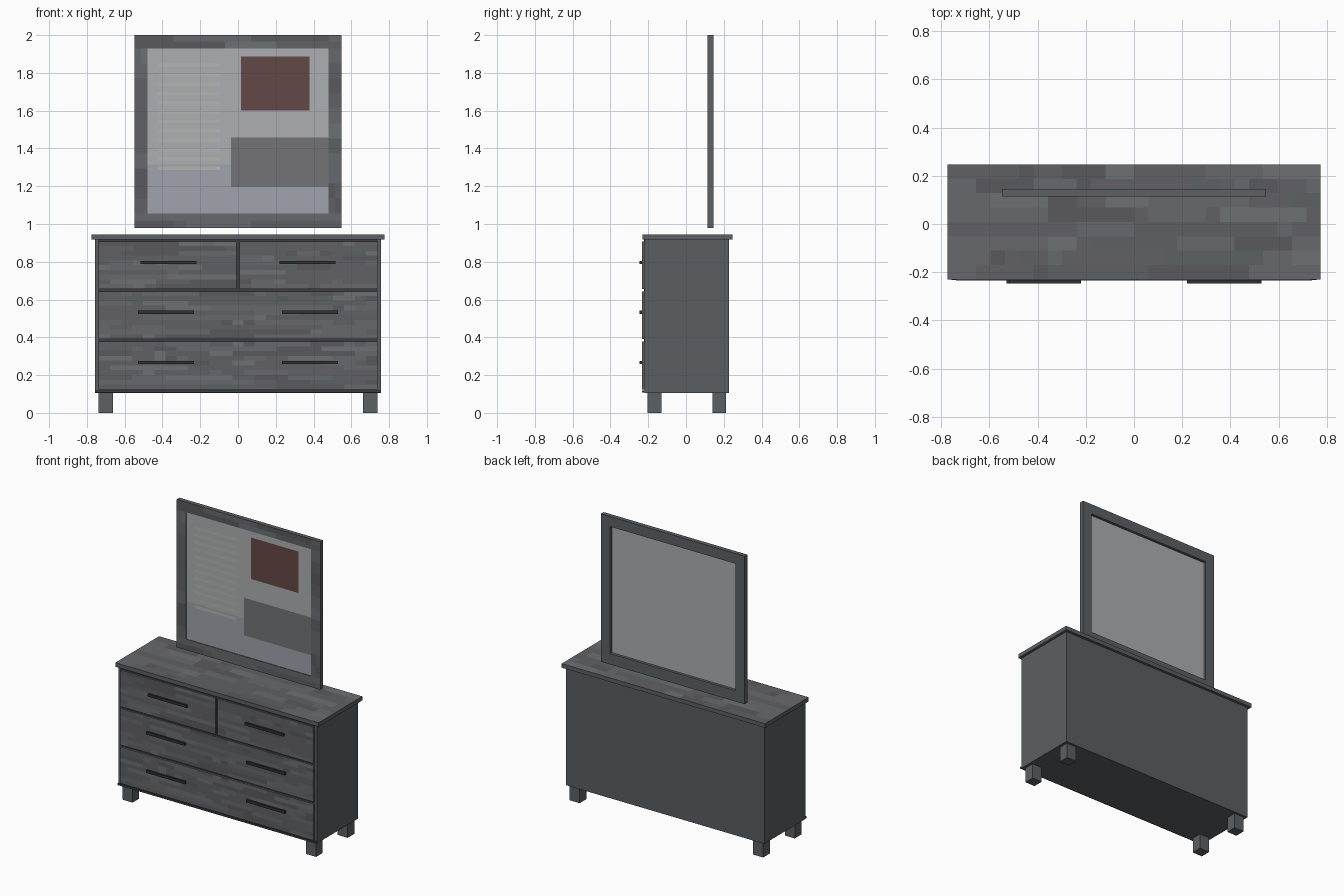
import bpy, bmesh, random
from mathutils import Vector

if "Cube" in bpy.data.objects:
    bpy.data.objects.remove(bpy.data.objects["Cube"])

random.seed(4)


def mat(name, r, g, b):
    m = bpy.data.materials.new(name)
    m.diffuse_color = [((c / 255 + 0.055) / 1.055) ** 2.4 for c in (r, g, b)] + [1]
    m.use_nodes = True
    m.node_tree.nodes["Principled BSDF"].inputs["Base Color"].default_value = m.diffuse_color
    return m


wood = mat("wood", 93, 97, 100)
side_wood = mat("side_wood", 90, 95, 98)
dark = mat("dark_metal", 48, 49, 52)
gap = mat("shadow_gap", 62, 63, 66)
planks = [wood, mat("plank_a", 103, 105, 109), mat("plank_b", 97, 97, 102),
          mat("plank_c", 108, 113, 117), mat("plank_d", 90, 90, 95)]
glass = [mat("glass", 173, 175, 178), mat("glass_low", 160, 163, 172),
         mat("glass_stripe", 181, 181, 177), mat("glass_red", 100, 72, 71),
         mat("glass_grey", 115, 116, 118)]


def box(name, lo, hi, mats, face=None, us=(), vs=(), pick=None):
    """Box from lo to hi; the 'front' or 'top' face can be split into coloured cells."""
    bm = bmesh.new()
    bmesh.ops.create_cube(bm, size=1)
    lo, hi = Vector(lo), Vector(hi)
    for v in bm.verts:
        v.co = Vector(lo[i] if v.co[i] < 0 else hi[i] for i in range(3))
    if face:
        n = Vector((0, -1, 0)) if face == "front" else Vector((0, 0, 1))
        bm.normal_update()
        bmesh.ops.delete(bm, geom=[f for f in bm.faces if f.normal.dot(n) > 0.9],
                         context='FACES_ONLY')
        pt = (lambda u, v: (u, lo.y, v)) if face == "front" else (lambda u, v: (u, v, hi.z))
        grid = [[bm.verts.new(pt(u, v)) for u in us] for v in vs]
        for j in range(len(vs) - 1):
            for i in range(len(us) - 1):
                f = bm.faces.new((grid[j][i], grid[j][i + 1], grid[j + 1][i + 1], grid[j + 1][i]))
                f.material_index = pick((us[i] + us[i + 1]) / 2, (vs[j] + vs[j + 1]) / 2)
        bmesh.ops.remove_doubles(bm, verts=bm.verts, dist=1e-5)
    me = bpy.data.meshes.new(name)
    bm.to_mesh(me)
    bm.free()
    for m in mats:
        me.materials.append(m)
    ob = bpy.data.objects.new(name, me)
    bpy.context.collection.objects.link(ob)
    return ob


def steps(a, b, size):
    n = max(1, round((b - a) / size))
    return [a + (b - a) * i / n for i in range(n + 1)]


def planked(name, lo, hi, face, du, dv, keep=0.7):
    """Box whose shown face carries random runs of plank tones."""
    w = 2 if face == "front" else 1
    state = {"v": None, "k": 0}

    def pick(u, v):
        if v != state["v"] or random.random() > keep:
            state["k"] = random.choice((0, 1, 1, 2, 2, 3, 4))
        state["v"] = v
        return state["k"]
    return box(name, lo, hi, planks, face, steps(lo[0], hi[0], du), steps(lo[w], hi[w], dv), pick)


# Carcass, top and legs
box("cabinet_body", (-0.757, -0.22, 0.105), (0.757, 0.228, 0.917), [side_wood])
planked("cabinet_top", (-0.775, -0.23, 0.917), (0.775, 0.247, 0.945), "top", 0.06, 0.06)
for x in (-0.70, 0.70):
    for part, y in (("front_leg", -0.167), ("back_leg", 0.177)):
        box(part, (x - 0.038, y - 0.036, 0), (x + 0.038, y + 0.036, 0.105), [wood])

# Dark reveals between the drawers
for z in (0.385, 0.65, 0.912):
    box("drawer_gap", (-0.742, -0.222, z - 0.007), (0.742, -0.215, z + 0.005), [gap])
box("drawer_divider", (-0.011, -0.222, 0.65), (0.011, -0.215, 0.91), [gap])
box("bottom_trim", (-0.757, -0.232, 0.107), (0.757, -0.22, 0.119), [gap])

# Drawers: two wide ones below a split pair
for name, x0, x1, z0 in (("bottom_drawer", -0.738, 0.738, 0.125),
                         ("middle_drawer", -0.738, 0.738, 0.391),
                         ("top_left_drawer", -0.738, -0.009, 0.656),
                         ("top_right_drawer", 0.009, 0.738, 0.656)):
    planked(name, (x0, -0.234, z0), (x1, -0.22, z0 + 0.252), "front", 0.06, 0.025)

# Bar handles
for z, cx in ((0.267, 0.381), (0.532, 0.381), (0.796, 0.369)):
    for s in (-1, 1):
        box("drawer_handle", (s * cx - 0.148, -0.247, z - 0.009),
            (s * cx + 0.148, -0.234, z + 0.009), [dark])

# Mirror frame
Y0, Y1 = 0.115, 0.145
planked("frame_top", (-0.548, Y0, 1.93), (0.548, Y1, 2.0), "front", 0.07, 0.035, 0.8)
planked("frame_bottom", (-0.548, Y0, 0.98), (0.548, Y1, 1.055), "front", 0.07, 0.035, 0.8)
for s in (-1, 1):
    a, b = sorted((s * 0.478, s * 0.548))
    planked("frame_side", (a, Y0, 1.055), (b, Y1, 1.93), "front", 0.035, 0.08, 0.8)

# Mirror glass with its painted reflection patches
stripes = [1.295 + 0.0495 * i for i in range(12)]


def reflection(x, z):
    if 0.016 < x < 0.378 and 1.6 < z < 1.886:
        return 3
    if x > -0.038 and 1.197 < z < 1.457:
        return 4
    if -0.42 < x < -0.095 and any(abs(z - s) < 0.009 for s in stripes):
        return 2
    return 1 if z < 1.315 else 0


us = [-0.478, -0.42, -0.095, -0.038, 0.016, 0.378, 0.478]
vs = sorted([1.055, 1.197, 1.315, 1.457, 1.6, 1.886, 1.93]
            + [s + d for s in stripes for d in (-0.009, 0.009)])
box("mirror_glass", (-0.478, 0.119, 1.055), (0.478, 0.126, 1.93), glass, "front", us, vs, reflection)
